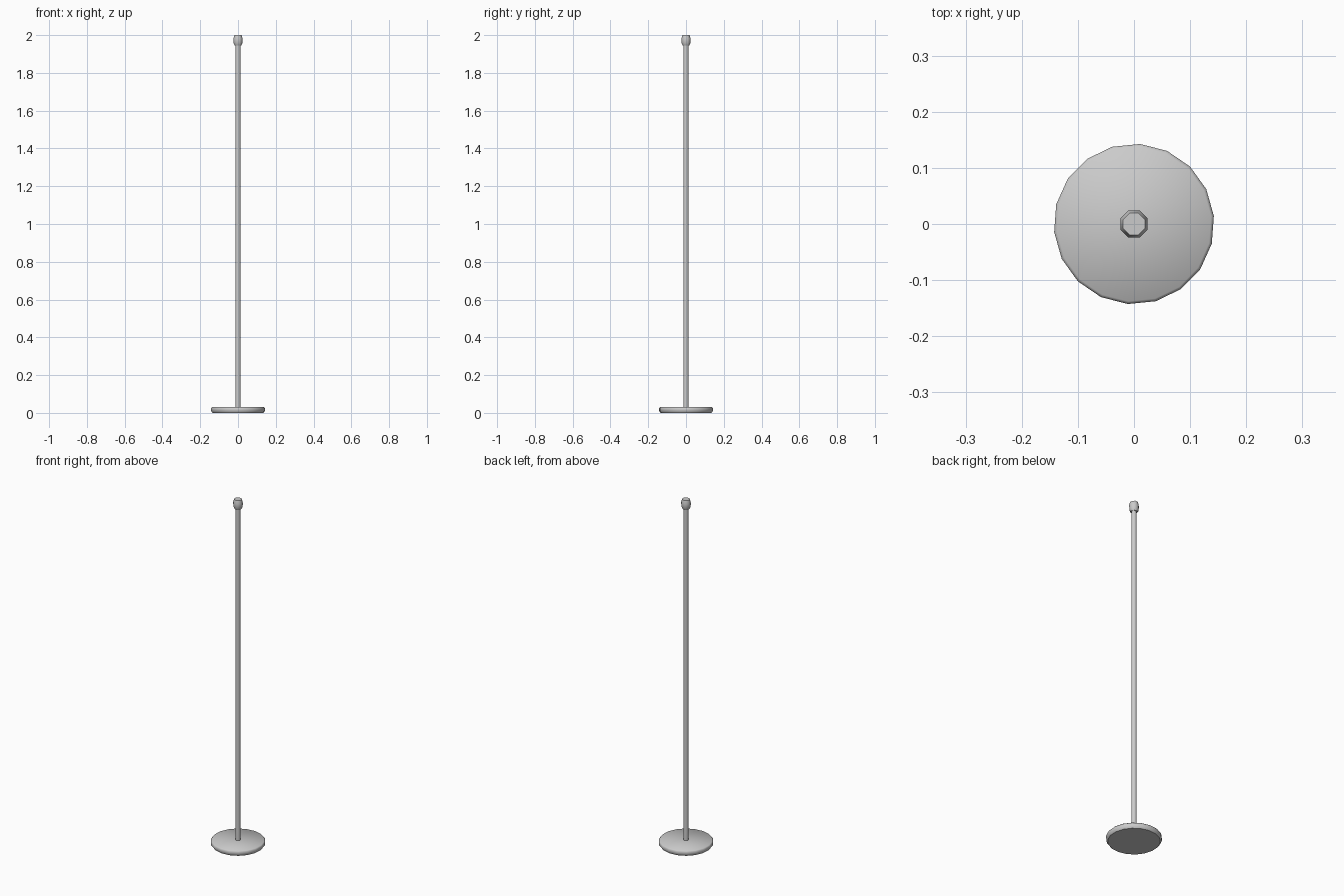
import bpy, bmesh, math

if "Cube" in bpy.data.objects:
    bpy.data.objects.remove(bpy.data.objects["Cube"])


def lathe(name, profile, sides, turn=0.0):
    """Closed solid of revolution from (radius, height) rings, capped at both ends."""
    bm = bmesh.new()
    rings = []
    for r, z in profile:
        rings.append([bm.verts.new((r * math.cos(turn + 2 * math.pi * i / sides),
                                    r * math.sin(turn + 2 * math.pi * i / sides), z))
                      for i in range(sides)])
    for a, b in zip(rings, rings[1:]):
        for i in range(sides):
            j = (i + 1) % sides
            bm.faces.new((a[i], a[j], b[j], b[i]))
    bm.faces.new(rings[0][::-1])
    bm.faces.new(rings[-1])
    mesh = bpy.data.meshes.new(name)
    bm.to_mesh(mesh)
    bm.free()
    ob = bpy.data.objects.new(name, mesh)
    bpy.context.collection.objects.link(ob)
    bpy.ops.object.select_all(action='DESELECT')
    ob.select_set(True)
    bpy.context.view_layer.objects.active = ob
    bpy.ops.object.shade_smooth_by_angle(angle=math.radians(50))
    return ob


# Flat round foot with a slightly tucked-in underside
lathe("base_disc", [(0.135, 0.0), (0.143, 0.01), (0.143, 0.026), (0.138, 0.031)], 18, 0.1)

# Slim upright
lathe("pole", [(0.0145, 0.025), (0.0145, 1.955)], 8, math.pi / 8)

# Faceted knob on top
lathe("top_knob", [(0.019, 1.945), (0.025, 1.957), (0.026, 1.982), (0.021, 2.0)], 8, math.pi / 8)
